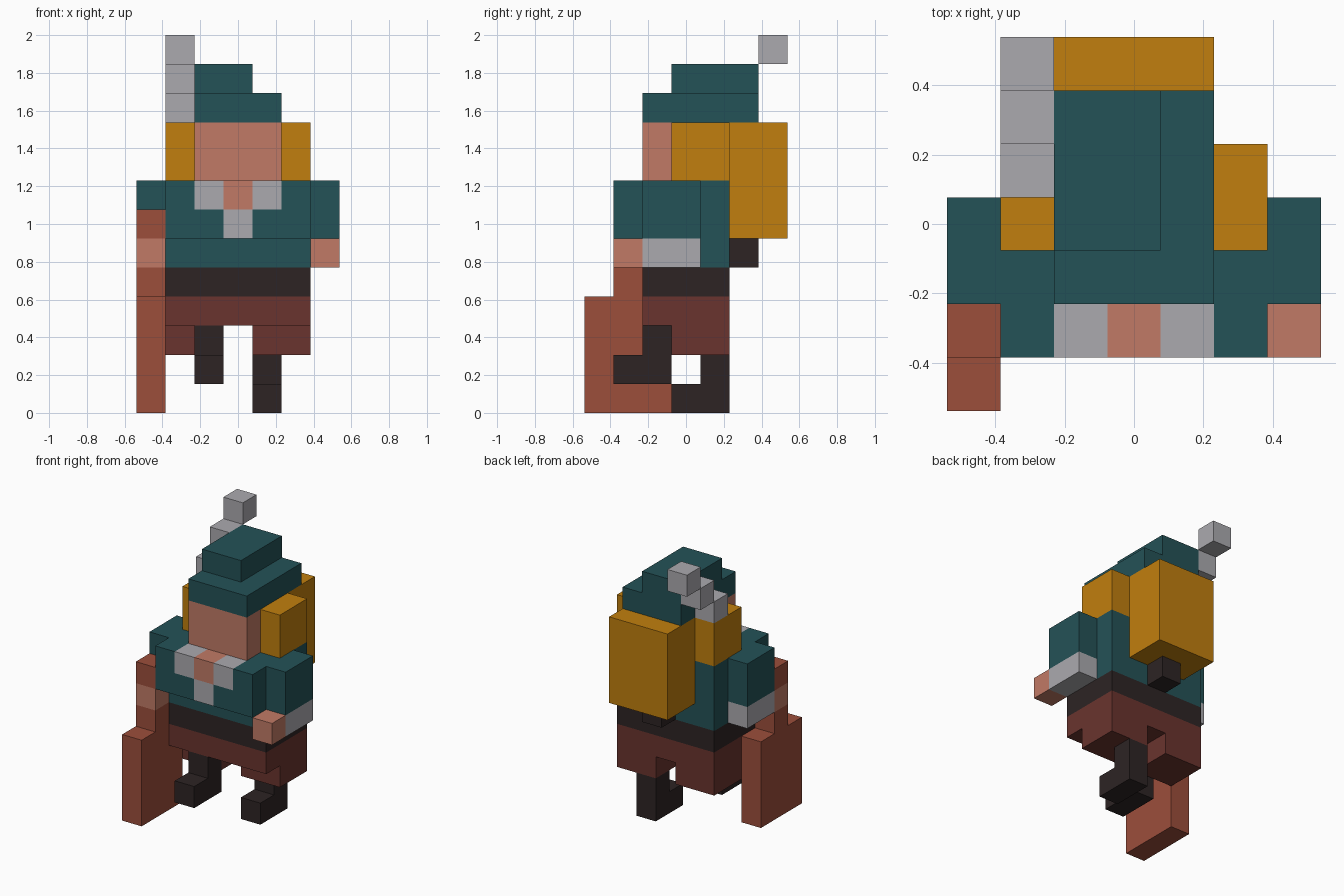
import bpy
import bmesh

U = 2 / 13  # block size: the figure is 13 blocks tall

cube = bpy.data.objects.get("Cube")
if cube:
    bpy.data.objects.remove(cube, do_unlink=True)


def linear(c):
    c /= 255
    return c / 12.92 if c <= 0.04045 else ((c + 0.055) / 1.055) ** 2.4


def material(name, rgb):
    col = (*[linear(c) for c in rgb], 1)
    m = bpy.data.materials.new(name)
    m.use_nodes = True
    m.diffuse_color = col
    bsdf = next(n for n in m.node_tree.nodes if n.type == 'BSDF_PRINCIPLED')
    bsdf.inputs["Base Color"].default_value = col
    bsdf.inputs["Roughness"].default_value = 0.9
    return m


TEAL = material("teal cloth", (36, 82, 87))
GOLD = material("golden hair", (193, 127, 14))
SKIN = material("skin", (193, 122, 102))
GREY = material("pale grey", (171, 170, 175))
WOOD = material("reddish wood", (156, 78, 59))
PANTS = material("dark red trousers", (106, 52, 46))
DARK = material("dark leather", (45, 36, 36))


def blocks(name, mat, *boxes):
    """One object made of boxes given in block units as (x0, x1, y0, y1, z0, z1)."""
    bm = bmesh.new()
    for x0, x1, y0, y1, z0, z1 in boxes:
        vs = bmesh.ops.create_cube(bm, size=1)["verts"]
        bmesh.ops.scale(bm, verts=vs, vec=((x1 - x0) * U, (y1 - y0) * U, (z1 - z0) * U))
        bmesh.ops.translate(bm, verts=vs, vec=((x0 + x1) / 2 * U, (y0 + y1) / 2 * U, (z0 + z1) / 2 * U))
    mesh = bpy.data.meshes.new(name)
    bm.to_mesh(mesh)
    bm.free()
    mesh.materials.append(mat)
    ob = bpy.data.objects.new(name, mesh)
    bpy.context.collection.objects.link(ob)
    return ob


def pair(name, mat, *boxes):
    """The same part on the left (+x) and the right (-x)."""
    blocks("left_" + name, mat, *boxes)
    blocks("right_" + name, mat, *[(-b[1], -b[0], *b[2:]) for b in boxes])


# Head, hair and stepped hat
blocks("head", SKIN, (-1.5, 1.5, -1.5, 1.5, 8, 10))
pair("side_hair", GOLD, (1.5, 2.5, -0.5, 1.5, 8, 10))
blocks("back_hair", GOLD, (-1.5, 1.5, 1.5, 3.5, 6, 10))
blocks("hat_brim", TEAL, (-1.5, 1.5, -1.5, 2.5, 10, 11))
blocks("hat_crown", TEAL, (-1.5, 0.5, -0.5, 2.5, 11, 12))

# Feather climbing backwards in diagonal steps
blocks("feather", GREY, *[(-2.5, -1.5, 0.5 + i, 1.5 + i, 10 + i, 11 + i) for i in range(3)])

# Jacket: body plus protruding chest around the open collar
blocks("jacket_body", TEAL, (-2.5, 2.5, -1.5, 1.5, 5, 8))
pair("chest", TEAL, (1.5, 2.5, -2.5, -1.5, 6, 8), (0.5, 1.5, -2.5, -1.5, 6, 7))
pair("collar", GREY, (0.5, 1.5, -2.5, -1.5, 7, 8))
blocks("shirt_front", GREY, (-0.5, 0.5, -2.5, -1.5, 6, 7))
blocks("neck_opening", SKIN, (-0.5, 0.5, -2.5, -1.5, 7, 8))

# Arms
pair("sleeve", TEAL, (2.5, 3.5, -1.5, 0.5, 6, 8))
pair("cuff", GREY, (2.5, 3.5, -1.5, 0.5, 5, 6))
pair("hand", SKIN, (2.5, 3.5, -2.5, -1.5, 5, 6))

# Belt, back pouch and trousers
blocks("belt", DARK, (-2.5, 2.5, -1.5, 1.5, 4, 5))
blocks("back_pouch", DARK, (-0.5, 0.5, 1.5, 2.5, 5, 6))
blocks("trousers", PANTS, (-2.5, 2.5, -1.5, 1.5, 3, 4))
pair("trouser_leg", PANTS, (0.5, 2.5, -0.5, 1.5, 2, 3))

# Standing left leg and raised right leg
blocks("left_boot", DARK, (0.5, 1.5, 0.5, 1.5, 1, 2), (0.5, 1.5, -0.5, 1.5, 0, 1))
blocks("right_boot", DARK, (-1.5, -0.5, -1.5, -0.5, 2, 3), (-1.5, -0.5, -2.5, -0.5, 1, 2))

# Held tool: handle through the right hand, broad block below
blocks("tool_handle", WOOD, (-3.5, -2.5, -2.5, -1.5, 6, 7), (-3.5, -2.5, -2.5, -1.5, 4, 5))
blocks("tool_block", WOOD, (-3.5, -2.5, -3.5, -0.5, 0, 4))
